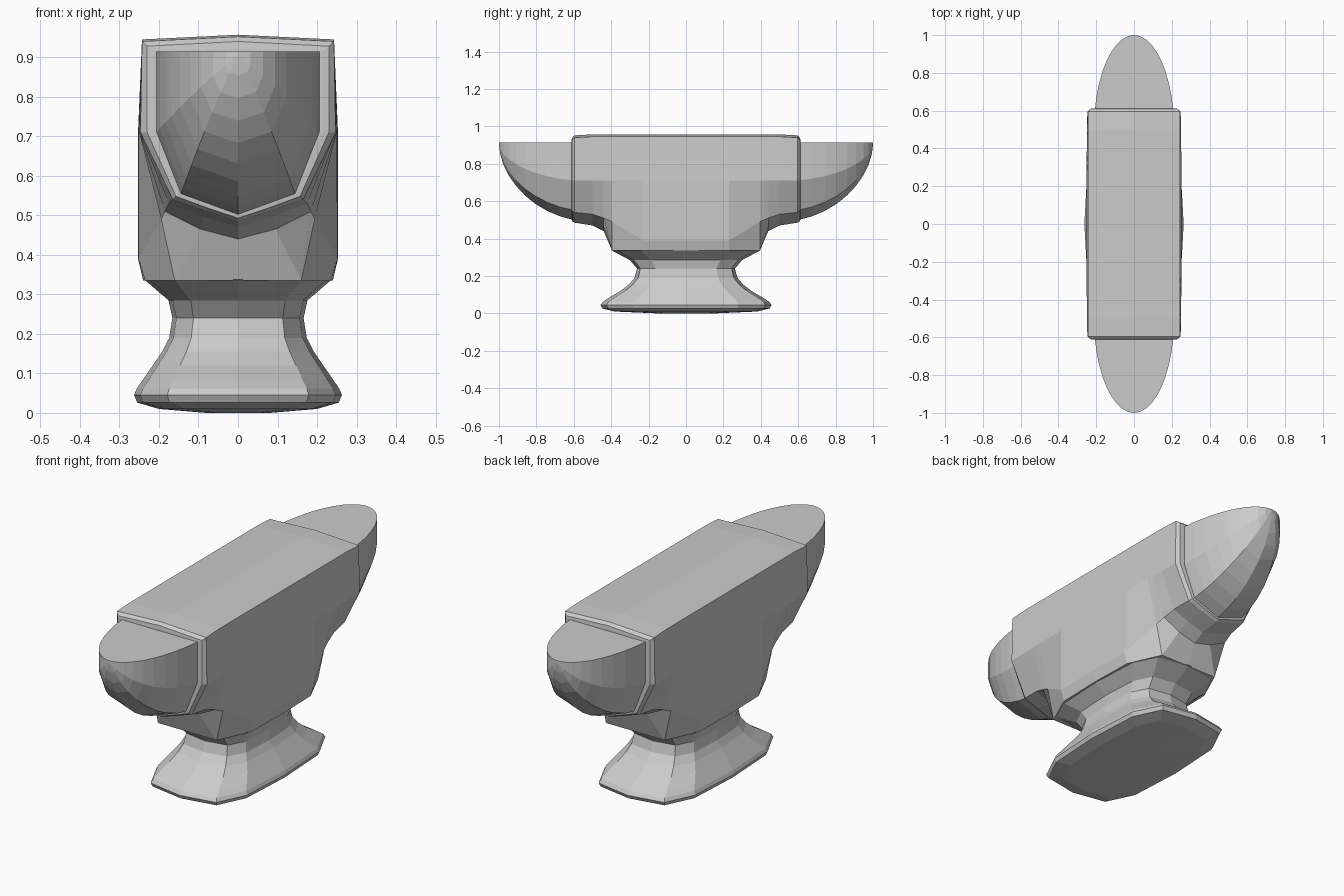
import bpy, bmesh, math

if "Cube" in bpy.data.objects:
    bpy.data.objects.remove(bpy.data.objects["Cube"])


def loft(name, rings):
    """Skin a list of equal-length closed rings and cap both ends."""
    bm = bmesh.new()
    vs = [[bm.verts.new(p) for p in r] for r in rings]
    n = len(vs[0])
    for a, b in zip(vs, vs[1:]):
        for i in range(n):
            j = (i + 1) % n
            bm.faces.new((a[i], a[j], b[j], b[i]))
    bm.faces.new(vs[0])
    bm.faces.new(vs[-1])
    bmesh.ops.remove_doubles(bm, verts=bm.verts, dist=1e-5)
    bmesh.ops.recalc_face_normals(bm, faces=bm.faces)
    me = bpy.data.meshes.new(name)
    bm.to_mesh(me)
    bm.free()
    ob = bpy.data.objects.new(name, me)
    bpy.context.collection.objects.link(ob)
    return ob


def section(y, half):
    """Mirror a half outline (first and last point on x = 0) across x."""
    return [(x, y, z) for x, z in half] + [(-x, y, z) for x, z in half[-2:0:-1]]


# Body: cross-sections from the middle towards one end
# y, top centre z, top corner, shoulder, mid, lower, bottom z
stations = [
    (0.00, .957, (.243, .945), (.253, .71), (.253, .39), (.240, .335), .335),
    (0.23, .957, (.243, .945), (.252, .71), (.252, .39), (.235, .335), .335),
    (0.395, .957, (.243, .945), (.250, .71), (.194, .49), (.160, .335), .335),
    (0.44, .957, (.243, .945), (.250, .71), (.185, .51), (.095, .465), .44),
    (0.50, .957, (.243, .945), (.249, .71), (.175, .53), (.088, .497), .47),
    (0.595, .952, (.243, .940), (.247, .71), (.165, .54), (.082, .511), .485),
    (0.610, .940, (.230, .928), (.230, .71), (.157, .548), (.078, .519), .493),
    (0.612, .922, (.212, .914), (.212, .71), (.147, .558), (.073, .532), .508),
]


def body_ring(s, sign):
    y, zt, a, b, c, d, zb = s
    return section(y * sign, [(0, zt), a, b, c, d, (0, zb)])


loft("anvil_body", [body_ring(s, -1) for s in stations[:0:-1]]
     + [body_ring(s, 1) for s in stations])

# Horns: flat-topped, elliptical taper to each tip
for name, sign in (("front_horn", -1), ("back_horn", 1)):
    rings = []
    for k in range(10):
        t = math.sin(math.radians(11.5 + 78.5 * k / 9))
        c = max(math.sqrt(max(0, 1 - t * t)), .012)
        w, d, top = .212 * c, .415 * c ** 1.12, .915
        half = [(0, top), (w, top), (w, top - .48 * d - .01),
                (.70 * w, top - .87 * d - .01), (0, top - d - .01)]
        rings.append(section(sign * (.5 + .5 * t), half))
    loft(name, rings)


# Waist and foot: faceted oval plan, stacked in z
def plan(X, Y, z):
    q = [(0, 1), (.68, .93), (.94, .62), (1, 0)]
    half = q + [(x, -y) for x, y in q[2::-1]]
    pts = half + [(-x, y) for x, y in half[-2:0:-1]]
    return [(X * x, Y * y, z) for x, y in pts]


levels = [(.238, .40, .338), (.176, .30, .285), (.166, .262, .24),
          (.174, .275, .19), (.192, .305, .155), (.216, .35, .12),
          (.240, .41, .085), (.256, .445, .062), (.263, .457, .045),
          (.255, .447, .026), (.20, .38, .010), (.08, .15, 0)]
loft("waist_and_foot", [plan(*l) for l in levels])
